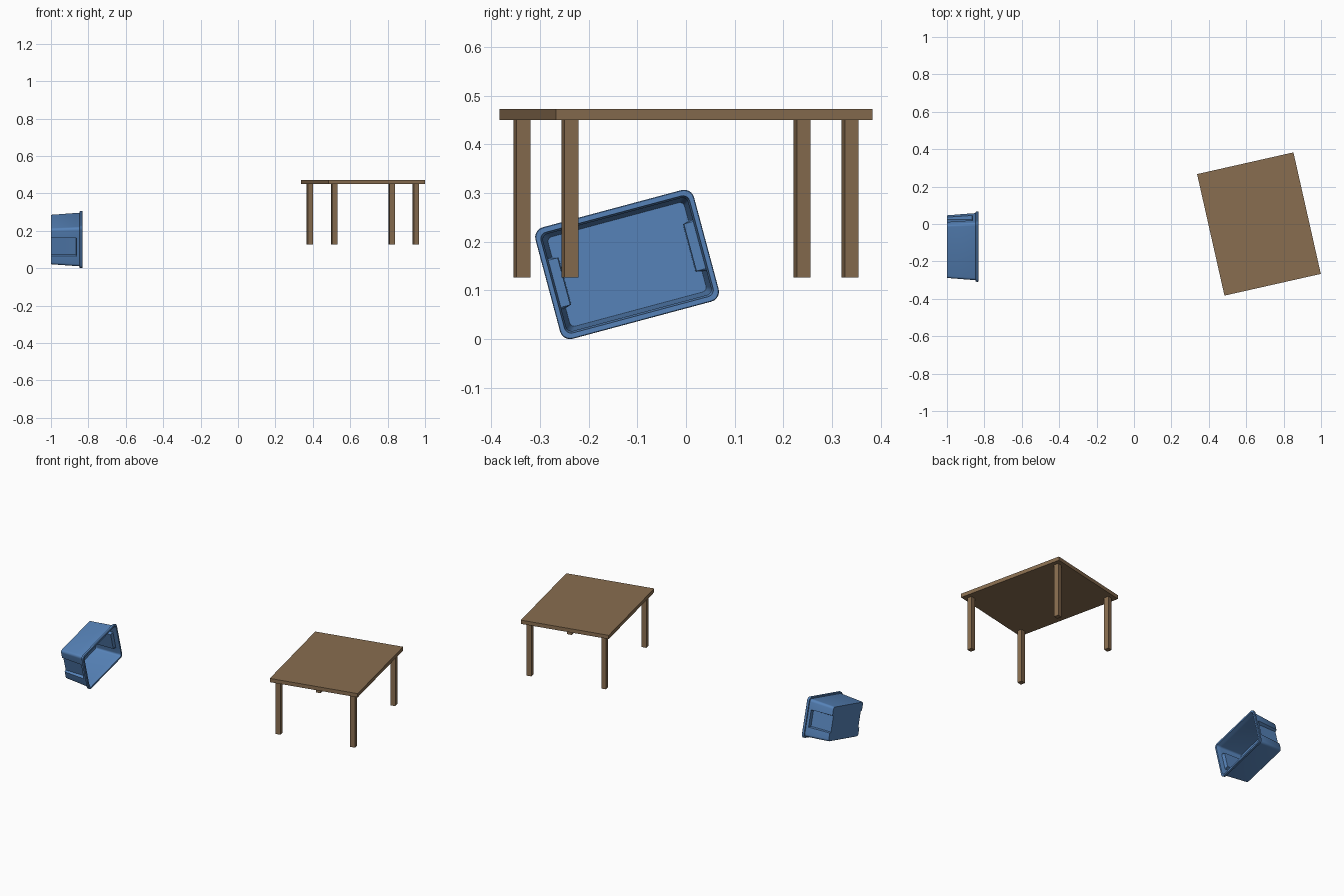
import bpy, bmesh
from math import cos, sin, pi, radians
from mathutils import Matrix, Vector

cube = bpy.data.objects.get("Cube")
if cube:
    bpy.data.objects.remove(cube, do_unlink=True)


def material(name, rgb):
    m = bpy.data.materials.new(name)
    m.use_nodes = True
    m.diffuse_color = (*rgb, 1)
    m.node_tree.nodes["Principled BSDF"].inputs["Base Color"].default_value = (*rgb, 1)
    return m


wood = material("brown wood", (0.25, 0.155, 0.08))
plastic = material("blue plastic", (0.093, 0.225, 0.48))


def add_object(name, bm, mat, matrix):
    bmesh.ops.recalc_face_normals(bm, faces=bm.faces)
    me = bpy.data.meshes.new(name)
    bm.to_mesh(me)
    bm.free()
    me.materials.append(mat)
    ob = bpy.data.objects.new(name, me)
    ob.matrix_world = matrix
    bpy.context.collection.objects.link(ob)
    return ob


def box(name, size, centre, mat, frame):
    bm = bmesh.new()
    bmesh.ops.create_cube(bm, size=1)
    bmesh.ops.scale(bm, vec=size, verts=bm.verts)
    return add_object(name, bm, mat, frame @ Matrix.Translation(centre))


# Table: slab top on four square legs
table = Matrix.Translation((0.668, 0, 0)) @ Matrix.Rotation(radians(12.7), 4, "Z")
box("table_top", (0.528, 0.666, 0.023), (0, 0, 0.4615), wood, table)
for end, sy in (("front", -1), ("back", 1)):
    for side, sx in (("right", -1), ("left", 1)):
        box(f"{end}_{side}_table_leg", (0.029, 0.029, 0.324),
            (sx * 0.224, sy * 0.295, 0.289), wood, table)


# Storage bin: cross-sections lofted up the outside and back down the inside
def section(a, b, r, grip, half):
    """Rounded rectangle whose short ends may be pushed in to the grip distance."""
    pts = []
    for q, (sx, sy) in enumerate(((1, 1), (-1, 1), (-1, -1), (1, -1))):
        for k in range(6):
            t = (q + k / 5) * pi / 2
            pts.append((sx * (a - r) + r * cos(t), sy * (b - r) + r * sin(t)))
        if q in (1, 3):
            g = grip or a
            pts += [(sx * a, sy * half), (sx * g, sy * (half - 0.004)),
                    (sx * g, -sy * (half - 0.004)), (sx * a, -sy * half)]
    return pts


# height, half length, half width, corner radius, grip distance, grip half width
levels = [
    (0.000, 0.148, 0.098, 0.012, 0.137, 0.050),
    (0.003, 0.150, 0.100, 0.014, 0.137, 0.050),
    (0.134, 0.159, 0.108, 0.016, 0.139, 0.050),
    (0.137, 0.159, 0.108, 0.016, None, 0.050),
    (0.153, 0.160, 0.109, 0.016, None, 0.050),
    (0.154, 0.167, 0.117, 0.020, None, 0.050),
    (0.166, 0.1685, 0.1185, 0.021, None, 0.050),
    (0.168, 0.167, 0.117, 0.020, None, 0.050),
    (0.168, 0.158, 0.107, 0.014, None, 0.054),
    (0.150, 0.155, 0.104, 0.013, None, 0.054),
    (0.142, 0.154, 0.103, 0.012, None, 0.054),
    (0.139, 0.154, 0.103, 0.012, 0.134, 0.054),
    (0.006, 0.145, 0.095, 0.010, 0.132, 0.054),
]
bm = bmesh.new()
rings = [[bm.verts.new((x, y, h)) for x, y in section(*dims)] for h, *dims in levels]
for low, high in zip(rings, rings[1:]):
    for i in range(len(low)):
        j = (i + 1) % len(low)
        bm.faces.new((low[i], low[j], high[j], high[i]))
bm.faces.new(rings[0])
bm.faces.new(rings[-1])

# The bin lies on its side, opening towards +x and tilted about that axis
c, s = cos(radians(15)), sin(radians(15))
axes = Matrix((Vector((0, c, s)), Vector((0, -s, c)), Vector((1, 0, 0)))).transposed()
frame = Matrix.Translation((-1, -0.121, 0.1535)) @ axes.to_4x4()
storage_bin = add_object("storage_bin", bm, plastic, frame)
bpy.ops.object.select_all(action="DESELECT")
storage_bin.select_set(True)
bpy.context.view_layer.objects.active = storage_bin
bpy.ops.object.shade_smooth_by_angle(angle=radians(30))
